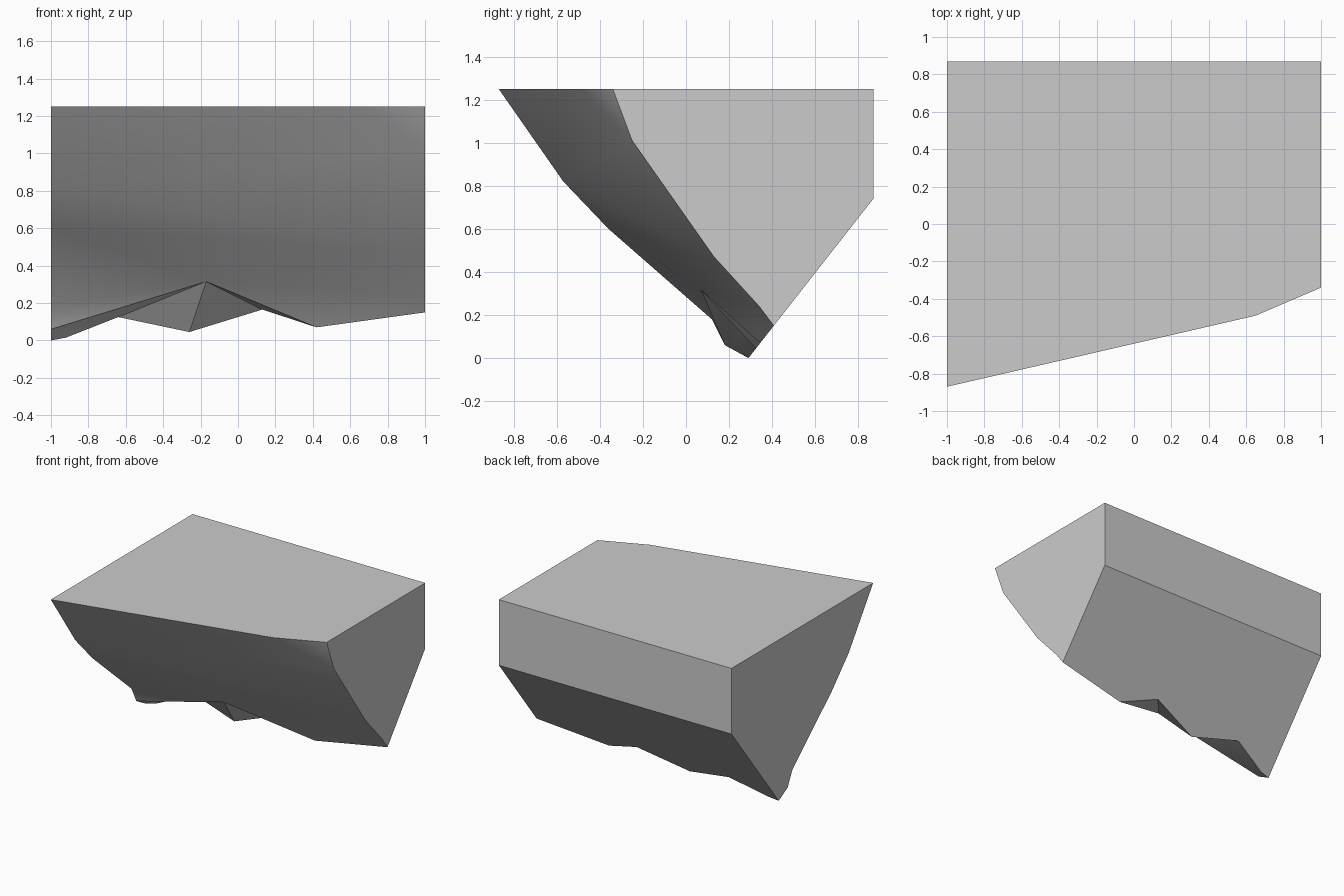
import bpy
import bmesh
from math import radians

default_cube = bpy.data.objects.get("Cube")
if default_cube:
    bpy.data.objects.remove(default_cube, do_unlink=True)

TOP, BACK, CHAMFER = 1.25, 0.87, 0.74

stone = bpy.data.materials.new("light grey stone")
stone.use_nodes = True
stone.diffuse_color = (0.6, 0.6, 0.6, 1)
stone.node_tree.nodes["Principled BSDF"].inputs["Base Color"].default_value = stone.diffuse_color

bm = bmesh.new()


def end_profile(x, points):
    """Front outline of one flat end, from the top down."""
    return [bm.verts.new((x, y, z)) for y, z in points]


def on_slope(x, z):
    """A point on the sloping underside."""
    return bm.verts.new((x, BACK - (CHAMFER - z) / 1.276, z))


def fan(centre, rim):
    """Triangles joining one point to a chain of points."""
    for a, b in zip(rim, rim[1:]):
        bm.faces.new((centre, a, b))


# End outlines
right = end_profile(-1, [(-0.87, TOP), (-0.57, 0.82), (-0.36, 0.6), (0.12, 0.18), (0.18, 0.06)])
left = end_profile(1, [(-0.34, TOP), (-0.25, 1.01), (0.13, 0.47), (0.34, 0.24)])
right.append(on_slope(-1, 0))
left.append(on_slope(1, 0.15))

# Jagged lower rim, the bend in the top edge and the hollow above the rim
rim = [on_slope(x, z) for x, z in
       [(-0.92, 0.015), (-0.64, 0.125), (-0.26, 0.045), (0.13, 0.165), (0.42, 0.07)]]
bend = bm.verts.new((0.65, -0.49, TOP))
hollow = bm.verts.new((-0.17, 0.07, 0.315))

# Back corners
back_right, back_left = [[bm.verts.new((x, BACK, z)) for z in (CHAMFER, TOP)] for x in (-1, 1)]

# Flat top, back, underside and ends
bm.faces.new([right[0], bend, left[0]] + back_left[::-1][:1] + back_right[::-1][:1])
bm.faces.new(back_right + back_left[::-1])
underside = bm.faces.new([right[-1]] + rim + [left[-1], back_left[0], back_right[0]])
bm.faces.new(right + back_right)
bm.faces.new(left + back_left)

# Rounded upper front
fan(bend, [right[0], right[1], left[1], left[0]])
fan(right[1], [left[1], left[2], right[2]])
fan(left[2], [right[2], hollow])

# Broken lower front, radiating from the hollow
fan(hollow, [right[2], right[3], right[4]] + rim[1:] + [left[3], left[2]])
fan(right[4], [right[5], rim[0], rim[1]])
fan(left[3], [rim[-1], left[4]])

bmesh.ops.triangulate(bm, faces=[underside])
bmesh.ops.recalc_face_normals(bm, faces=bm.faces)

mesh = bpy.data.meshes.new("rock_block")
bm.to_mesh(mesh)
bm.free()
mesh.materials.append(stone)
rock = bpy.data.objects.new("rock_block", mesh)
bpy.context.collection.objects.link(rock)

# Smooth the front and keep the cut edges crisp
bpy.ops.object.select_all(action="DESELECT")
rock.select_set(True)
bpy.context.view_layer.objects.active = rock
bpy.ops.object.shade_smooth_by_angle(angle=radians(32))
